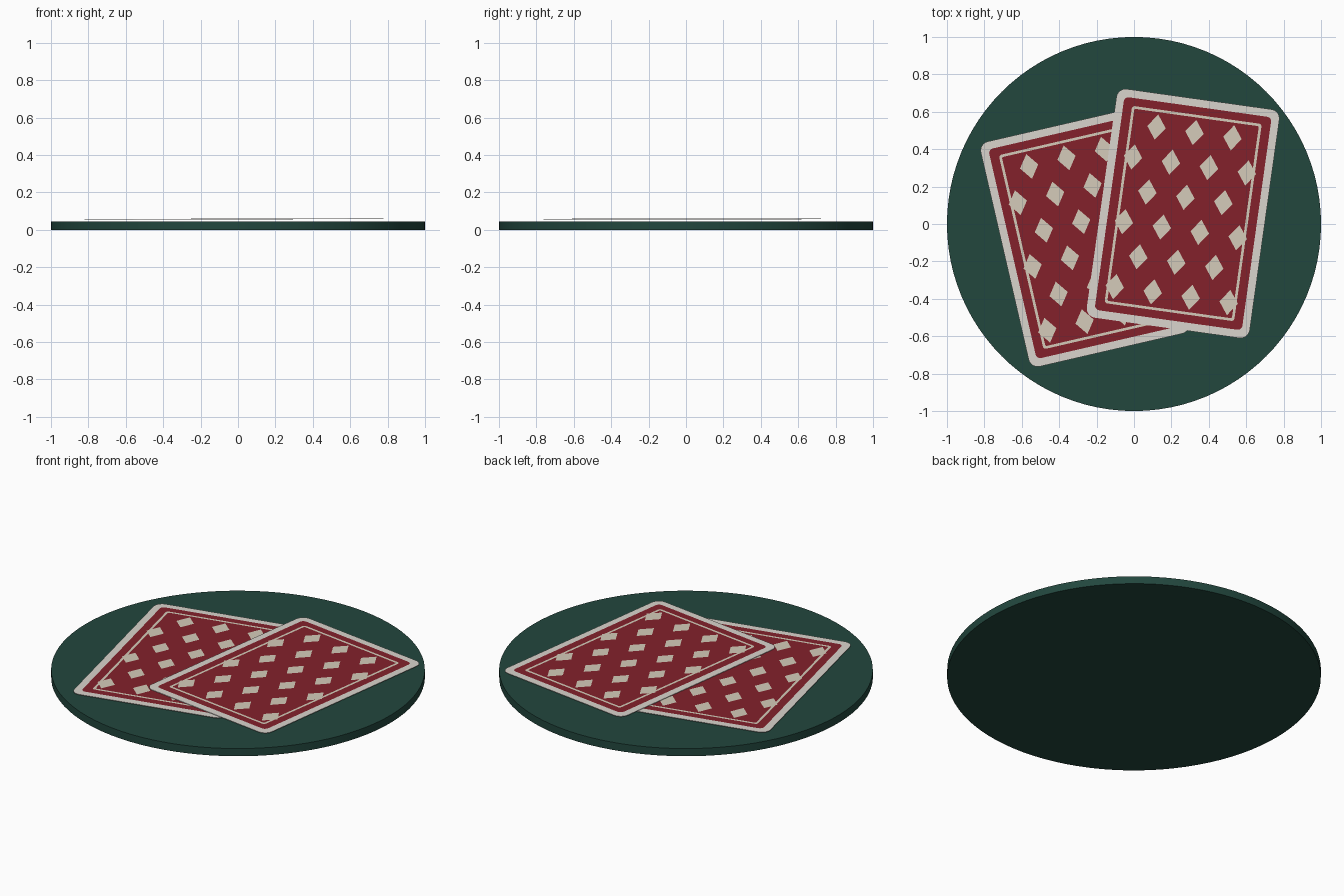
import bpy, bmesh
from math import sin, cos, pi, radians

if "Cube" in bpy.data.objects:
    bpy.data.objects.remove(bpy.data.objects["Cube"])


def material(name, rgb):
    m = bpy.data.materials.new(name)
    m.diffuse_color = (*rgb, 1)
    m.use_nodes = True
    m.node_tree.nodes["Principled BSDF"].inputs["Base Color"].default_value = m.diffuse_color
    return m


GREEN = material("felt_green", (0.016, 0.063, 0.048))
WHITE = material("card_white", (0.70, 0.66, 0.61))
RED = material("back_red", (0.23, 0.015, 0.024))
CREAM = material("pattern_cream", (0.66, 0.60, 0.49))


def rounded_rect(w, h, r, n=8):
    pts = []
    for i, (sx, sy) in enumerate([(1, 1), (-1, 1), (-1, -1), (1, -1)]):
        for k in range(n + 1):
            a = pi / 2 * (i + k / n)
            pts.append((sx * (w / 2 - r) + r * cos(a), sy * (h / 2 - r) + r * sin(a)))
    return pts


def finish(name, bm, mat, pose):
    me = bpy.data.meshes.new(name)
    bm.to_mesh(me)
    bm.free()
    me.materials.append(mat)
    ob = bpy.data.objects.new(name, me)
    bpy.context.collection.objects.link(ob)
    x, y, z, angle = pose
    ob.location = (x, y, z)
    ob.rotation_euler.z = radians(angle)
    return ob


def add_face(bm, pts, z=0):
    return bm.faces.new([bm.verts.new((x, y, z)) for x, y in pts])


def add_card(name, x, y, z, angle):
    # white card stock with rounded corners
    t = 0.003
    bm = bmesh.new()
    f = add_face(bm, rounded_rect(0.88, 1.235, 0.05))
    top = bmesh.ops.extrude_face_region(bm, geom=[f])["geom"]
    bmesh.ops.translate(bm, vec=(0, 0, t), verts=[v for v in top if isinstance(v, bmesh.types.BMVert)])
    bmesh.ops.recalc_face_normals(bm, faces=bm.faces)
    finish(name, bm, WHITE, (x, y, z, angle))

    # red printed panel
    bm = bmesh.new()
    add_face(bm, rounded_rect(0.795, 1.15, 0.025))
    finish(name + "_red_panel", bm, RED, (x, y, z + t + 0.0007, angle))

    # thin cream frame line
    bm = bmesh.new()
    outer = [bm.verts.new((*p, 0)) for p in rounded_rect(0.70, 1.065, 0.015, 4)]
    inner = [bm.verts.new((*p, 0)) for p in rounded_rect(0.672, 1.037, 0.008, 4)]
    n = len(outer)
    for i in range(n):
        j = (i + 1) % n
        bm.faces.new((outer[i], outer[j], inner[j], inner[i]))
    finish(name + "_frame_line", bm, CREAM, (x, y, z + t + 0.0014, angle))

    # staggered rows of three and four diamonds
    bm = bmesh.new()
    for row in range(6):
        count = 3 + row % 2
        cy = 0.4375 - 0.175 * row
        for col in range(count):
            cx = (col - (count - 1) / 2) * 0.205
            add_face(bm, [(cx + 0.05, cy), (cx, cy + 0.068), (cx - 0.05, cy), (cx, cy - 0.068)])
    finish(name + "_diamonds", bm, CREAM, (x, y, z + t + 0.0018, angle))


# round table mat
bpy.ops.mesh.primitive_cylinder_add(vertices=96, radius=1, depth=0.045, location=(0, 0, 0.0225))
mat_disc = bpy.context.object
mat_disc.name = "round_mat"
mat_disc.data.materials.append(GREEN)
bpy.ops.object.shade_smooth_by_angle(angle=radians(30))

# two overlapping playing cards, face down
add_card("lower_card", -0.2625, -0.0725, 0.052, 13)
add_card("upper_card", 0.2625, 0.056, 0.0585, -8)
